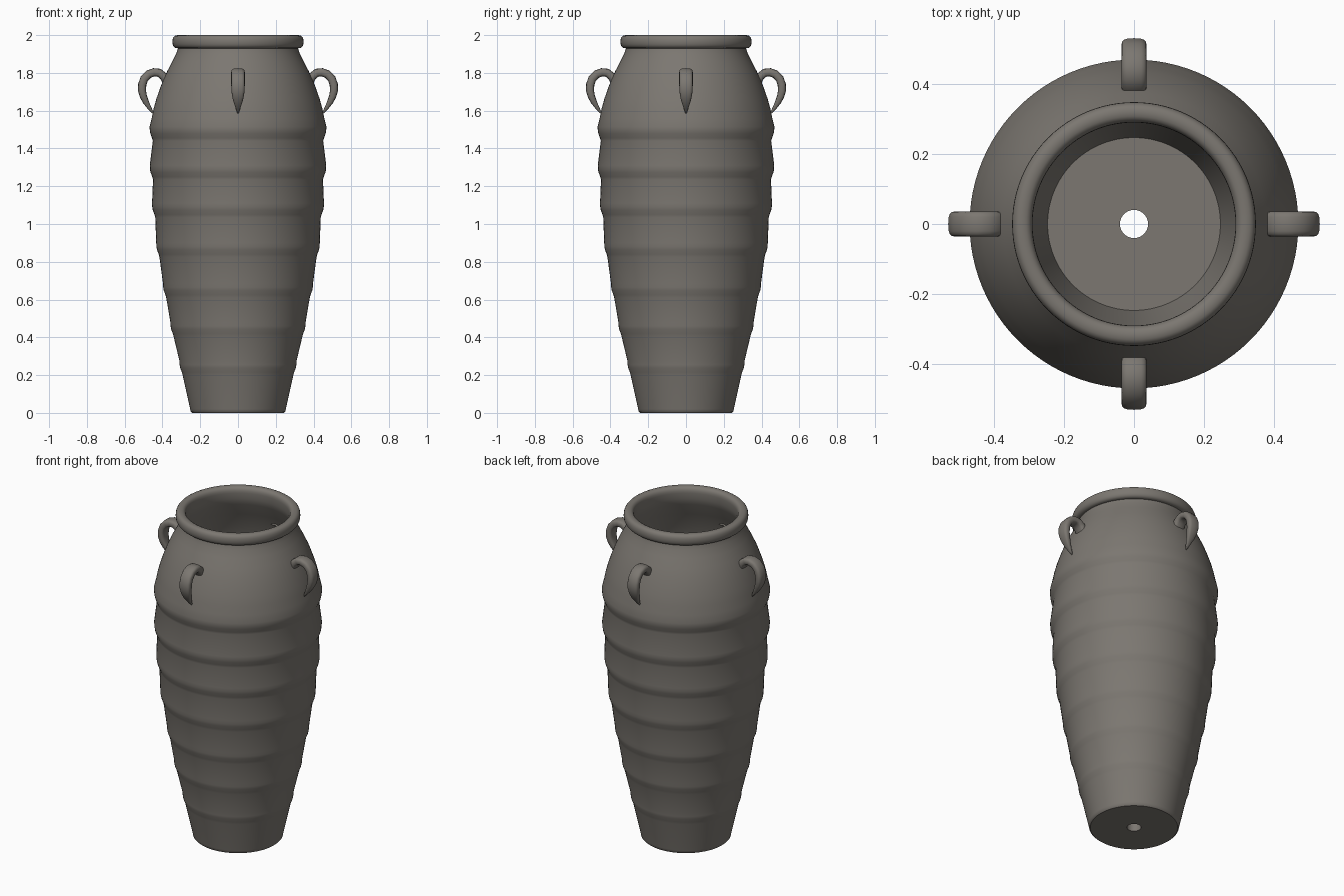
import bpy, bmesh, math
from mathutils import Vector

if "Cube" in bpy.data.objects:
    bpy.data.objects.remove(bpy.data.objects["Cube"])

clay = bpy.data.materials.new("grey_brown_clay")
clay.diffuse_color = (0.20, 0.185, 0.165, 1)
clay.use_nodes = True
clay.node_tree.nodes["Principled BSDF"].inputs["Base Color"].default_value = clay.diffuse_color


def finish(name, bm, angle=40):
    bmesh.ops.recalc_face_normals(bm, faces=bm.faces)
    me = bpy.data.meshes.new(name)
    bm.to_mesh(me)
    bm.free()
    me.materials.append(clay)
    ob = bpy.data.objects.new(name, me)
    bpy.context.collection.objects.link(ob)
    bpy.ops.object.select_all(action='DESELECT')
    ob.select_set(True)
    bpy.context.view_layer.objects.active = ob
    bpy.ops.object.shade_smooth_by_angle(angle=math.radians(angle))
    return ob


def skin(bm, rings, closed):
    """Bridge equal-length vertex loops with quads; closed joins last to first."""
    n = len(rings[0])
    for i in range(len(rings) if closed else len(rings) - 1):
        a, b = rings[i], rings[(i + 1) % len(rings)]
        for j in range(n):
            k = (j + 1) % n
            bm.faces.new((a[j], a[k], b[k], b[j]))


def lathe(name, profile, sides=96):
    bm = bmesh.new()
    rings = [[bm.verts.new((r * math.cos(2 * math.pi * j / sides),
                            r * math.sin(2 * math.pi * j / sides), z))
              for j in range(sides)] for r, z in profile]
    skin(bm, rings, True)
    return finish(name, bm)


# Jar body: ridged outer wall, thin inner wall, floor with a drain hole
ridges = [(0.25, 0.309), (0.455, 0.357), (0.66, 0.396), (0.875, 0.432),
          (1.085, 0.454), (1.285, 0.466), (1.49, 0.467)]
outer = [(0.243, 0.0), (0.25, 0.006), (0.253, 0.02)]
for z, r in ridges:
    outer += [(r - 0.016, z - 0.05), (r - 0.012, z - 0.035), (r - 0.003, z - 0.012),
              (r, z + 0.005), (r + 0.001, z + 0.025)]
outer += [(0.457, 1.56), (0.447, 1.61), (0.433, 1.66), (0.416, 1.71), (0.397, 1.76),
          (0.374, 1.81), (0.348, 1.86), (0.328, 1.90), (0.316, 1.935), (0.313, 1.965)]
inner = [(0.289, 1.965), (0.289, 1.93), (0.302, 1.89), (0.346, 1.81), (0.39, 1.71),
         (0.421, 1.61), (0.436, 1.5), (0.434, 1.28), (0.418, 1.06), (0.393, 0.84),
         (0.357, 0.62), (0.316, 0.42), (0.275, 0.22), (0.246, 0.09)]
lathe("jar_body", outer + inner + [(0.04, 0.09), (0.04, 0.0)])

# Rolled rim: flattened round section
rim = []
for i in range(20):
    a = 2 * math.pi * i / 20
    c, s = math.cos(a), math.sin(a)
    rim.append((0.318 + 0.029 * math.copysign(abs(c) ** 0.8, c),
                1.965 + 0.035 * math.copysign(abs(s) ** 0.85, s)))
lathe("rolled_rim", rim)

# Hooked handles: (radius, height, half thickness, half width), tapering to a point
path = [(0.378, 1.752, 0.022, 0.035), (0.394, 1.782, 0.022, 0.036),
        (0.418, 1.801, 0.022, 0.036), (0.445, 1.803, 0.022, 0.036),
        (0.473, 1.793, 0.022, 0.036), (0.496, 1.769, 0.022, 0.036),
        (0.507, 1.738, 0.022, 0.036), (0.508, 1.706, 0.021, 0.035),
        (0.501, 1.676, 0.019, 0.031), (0.488, 1.647, 0.016, 0.024),
        (0.471, 1.618, 0.011, 0.014), (0.449, 1.587, 0.004, 0.003)]
names = ["right_handle", "back_handle", "left_handle", "front_handle"]
for q, name in enumerate(names):
    ang = q * math.pi / 2
    out = Vector((math.cos(ang), math.sin(ang), 0))
    side = Vector((-math.sin(ang), math.cos(ang), 0))
    bm = bmesh.new()
    rings = []
    for i, (r, z, t, w) in enumerate(path):
        p0, p1 = path[max(i - 1, 0)], path[min(i + 1, len(path) - 1)]
        d = Vector((p1[0] - p0[0], p1[1] - p0[1])).normalized()
        nrm = out * -d.y + Vector((0, 0, d.x))
        ring = []
        for j in range(16):
            a = 2 * math.pi * j / 16
            c, s = math.cos(a), math.sin(a)
            ring.append(bm.verts.new(out * r + Vector((0, 0, z))
                        + nrm * t * math.copysign(abs(c) ** 0.7, c)
                        + side * w * math.copysign(abs(s) ** 0.6, s)))
        rings.append(ring)
    skin(bm, rings, False)
    bm.faces.new(rings[0])
    bm.faces.new(rings[-1])
    finish(name, bm, 50)
